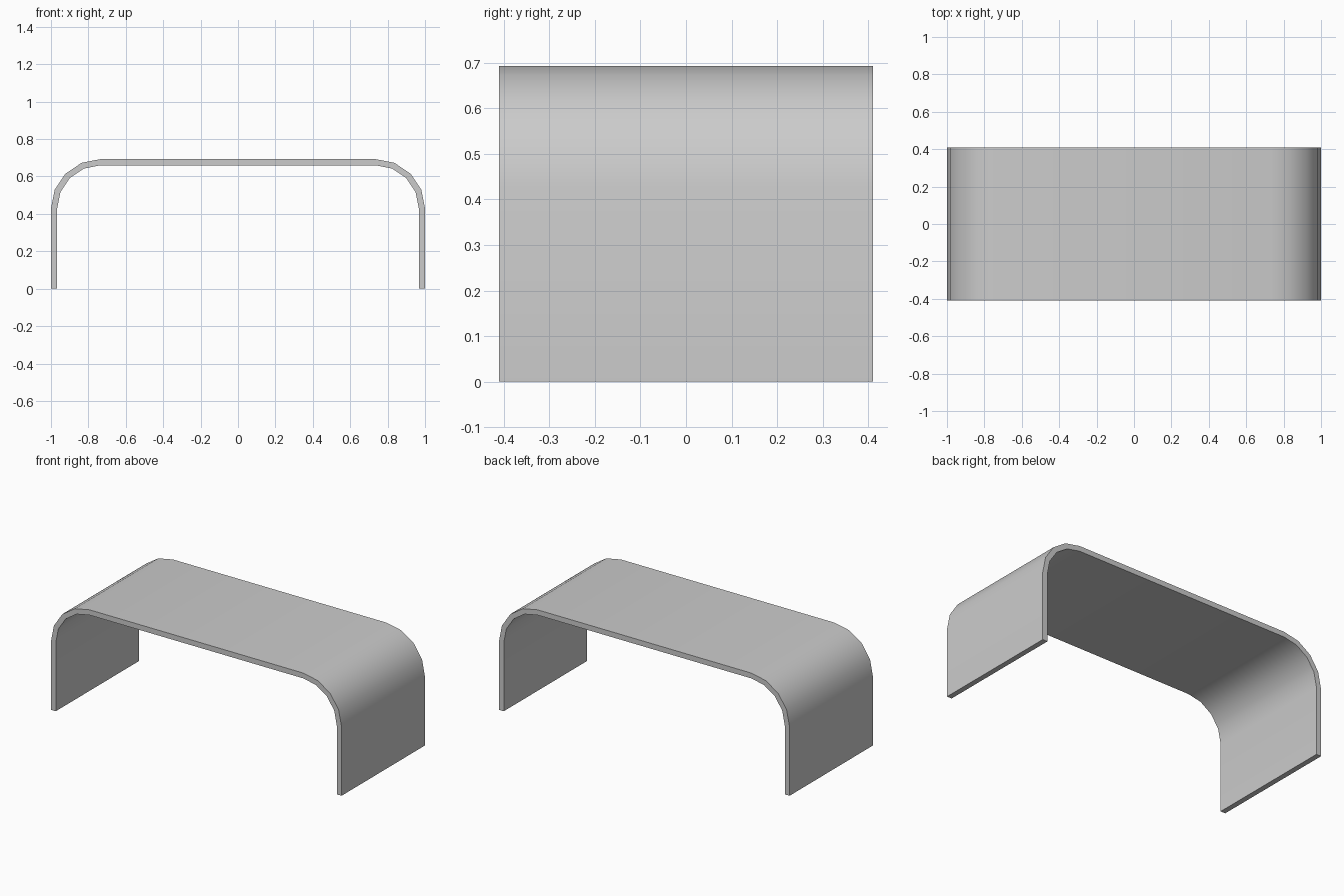
import bpy, bmesh, math

if "Cube" in bpy.data.objects:
    bpy.data.objects.remove(bpy.data.objects["Cube"])

HALF_W, HEIGHT, HALF_D = 1.0, 0.693, 0.41
RADIUS, THICK, SEGS = 0.265, 0.033, 4


def arch(inset):
    """Arch outline from the right foot over the top to the left foot."""
    r = RADIUS - inset
    cx, cz = HALF_W - RADIUS, HEIGHT - RADIUS
    right = [(HALF_W - inset, 0.0)]
    for i in range(SEGS + 1):
        a = math.pi / 2 * i / SEGS
        right.append((cx + r * math.cos(a), cz + r * math.sin(a)))
    return right + [(-x, z) for x, z in reversed(right)]


# Bent sheet: outer and inner outlines bridged into strips, then extruded in depth
bm = bmesh.new()
outer = [bm.verts.new((x, -HALF_D, z)) for x, z in arch(0)]
inner = [bm.verts.new((x, -HALF_D, z)) for x, z in arch(THICK)]
for i in range(len(outer) - 1):
    bm.faces.new((outer[i], outer[i + 1], inner[i + 1], inner[i]))
ext = bmesh.ops.extrude_face_region(bm, geom=bm.faces[:], use_keep_orig=True)
new_verts = [g for g in ext["geom"] if isinstance(g, bmesh.types.BMVert)]
bmesh.ops.translate(bm, verts=new_verts, vec=(0, 2 * HALF_D, 0))
bmesh.ops.recalc_face_normals(bm, faces=bm.faces[:])

mesh = bpy.data.meshes.new("bent_table")
bm.to_mesh(mesh)
bm.free()
table = bpy.data.objects.new("bent_table", mesh)
bpy.context.collection.objects.link(table)

# Smooth bends, crisp rims
bpy.context.view_layer.objects.active = table
table.select_set(True)
bpy.ops.object.shade_smooth_by_angle(angle=math.radians(35))
